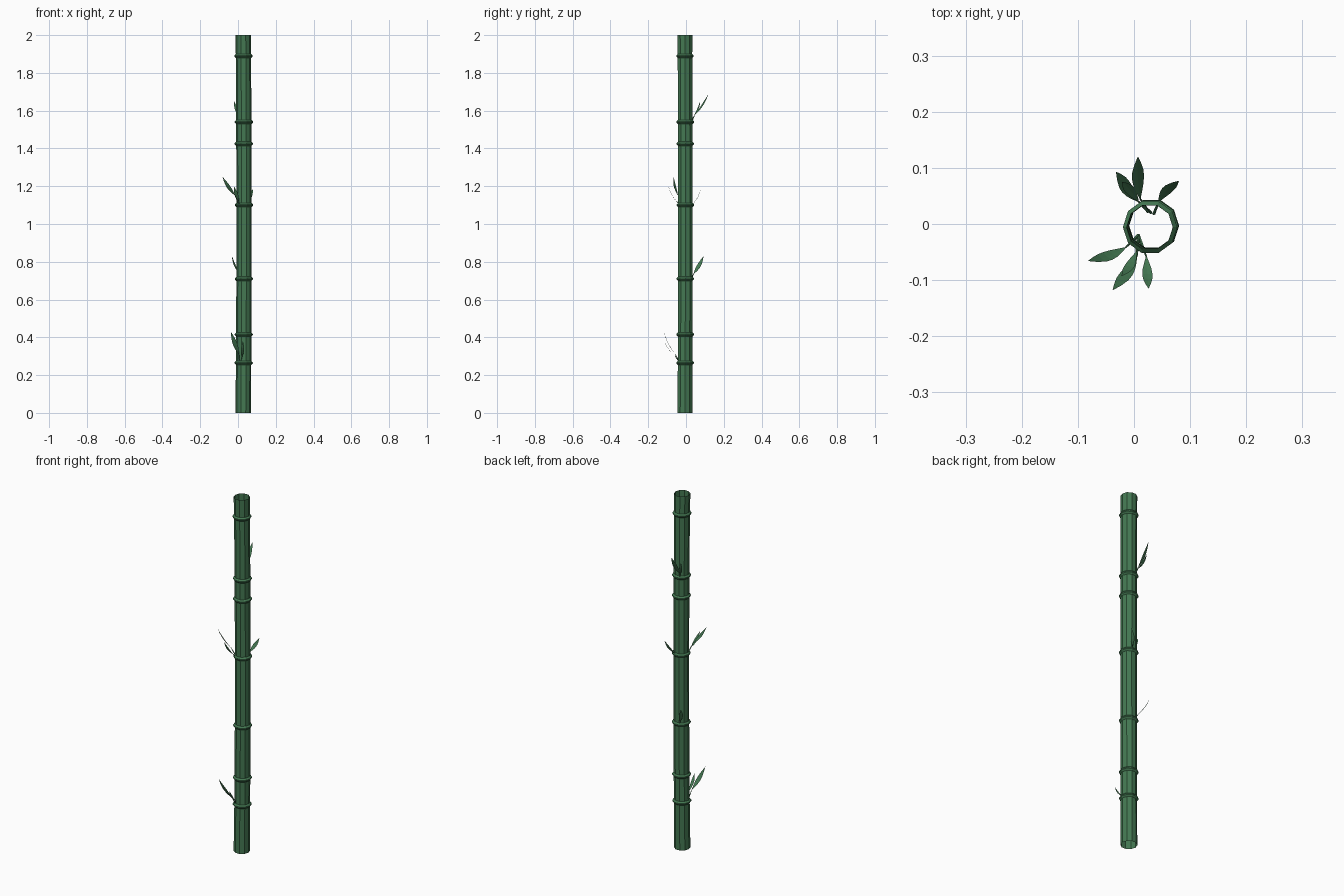
import bpy, bmesh, math
from mathutils import Vector

if "Cube" in bpy.data.objects:
    bpy.data.objects.remove(bpy.data.objects["Cube"])

SIDES = 10
NODES = [0.265, 0.415, 0.71, 1.10, 1.425, 1.54, 1.89]


def material(name, col):
    m = bpy.data.materials.new(name)
    m.diffuse_color = (*col, 1)
    m.use_nodes = True
    m.node_tree.nodes["Principled BSDF"].inputs["Base Color"].default_value = m.diffuse_color
    return m


stalk_green = material("stalk_green", (0.058, 0.19, 0.085))
leaf_green = material("leaf_green", (0.058, 0.19, 0.085))


def finish(bm, name, mat):
    me = bpy.data.meshes.new(name)
    bm.to_mesh(me)
    bm.free()
    ob = bpy.data.objects.new(name, me)
    bpy.context.collection.objects.link(ob)
    me.materials.append(mat)
    return ob


def skin(bm, rings):
    n = len(rings[0])
    for a, b in zip(rings, rings[1:]):
        for i in range(n):
            j = (i + 1) % n
            bm.faces.new((a[i], a[j], b[j], b[i]))


def centre(z):
    # the stalk bows very slightly along its height
    s = math.sin(math.pi * z / 2)
    return Vector((0.028 + 0.004 * s, -0.006 + 0.003 * s, z))


# Stalk: open ten-sided tube with a soft raised band at every node
profile = [(0, 0.042)]
for z in NODES:
    profile += [(z - 0.011, 0.0405), (z - 0.003, 0.0485),
                (z + 0.003, 0.0485), (z + 0.011, 0.0405)]
profile.append((2.0, 0.042))
bm = bmesh.new()
rings = []
for z, r in profile:
    c = centre(z)
    rings.append([bm.verts.new(c + Vector((r * math.cos(math.tau * i / SIDES),
                                           r * math.sin(math.tau * i / SIDES), 0)))
                  for i in range(SIDES)])
skin(bm, rings)
finish(bm, "bamboo_stalk", stalk_green)


# Twig: thin tapering five-sided tube
def add_twig(bm, a, b):
    d = (b - a).normalized()
    u = d.orthogonal().normalized()
    v = d.cross(u)
    rings = []
    for t, r in ((0, 0.003), (0.5, 0.0025), (1, 0.0015)):
        p = a.lerp(b, t)
        rings.append([bm.verts.new(p + r * (math.cos(k * math.tau / 5) * u +
                                            math.sin(k * math.tau / 5) * v)) for k in range(5)])
    skin(bm, rings)


# Leaf: pointed blade with a slightly creased midrib and a gentle curve;
# across is a direction lying in the blade's plane
def add_leaf(bm, a, b, width, across):
    d = b - a
    axis = d.normalized()
    side = (across - axis * across.dot(axis)).normalized()
    up = side.cross(axis).normalized()
    if up.z < 0:
        up = -up
    rows = []
    for t, w in ((0, 0.08), (0.15, 0.5), (0.3, 0.85), (0.45, 1), (0.6, 0.95), (0.8, 0.55), (1, 0.02)):
        bend = math.sin(math.pi * t)
        p = a + d * t - up * 0.007 * bend
        h = width * w / 2
        rows.append([bm.verts.new(p + side * h + up * h * 0.12), bm.verts.new(p),
                     bm.verts.new(p - side * h + up * h * 0.12)])
    for r, s in zip(rows, rows[1:]):
        for i in range(2):
            bm.faces.new((r[i], r[i + 1], s[i + 1], s[i]))


# Sprigs: root inside the stalk, then (leaf base, leaf tip, width, across)
X = (1, 0, 0)
sprigs = {
    "sprig_low_front": ((0.008, -0.02, 0.25), [
        ((0.005, -0.058, 0.31), (-0.038, -0.118, 0.43), 0.024, X),
        ((0.022, -0.058, 0.30), (0.026, -0.115, 0.38), 0.018, X)]),
    "sprig_low_back": ((0.03, 0.02, 0.69), [
        ((0.008, 0.04, 0.735), (-0.032, 0.093, 0.83), 0.024, (0.6, 0.6, -0.5))]),
    "sprig_mid_front": ((0.008, -0.02, 1.09), [
        ((-0.015, -0.042, 1.15), (-0.082, -0.066, 1.25), 0.023, (0.6, -0.6, 0.5)),
        ((0.004, -0.05, 1.12), (-0.022, -0.093, 1.20), 0.018, X)]),
    "sprig_mid_back": ((0.035, 0.018, 1.08), [
        ((0.044, 0.04, 1.11), (0.08, 0.077, 1.185), 0.022, X)]),
    "sprig_high_back": ((0.025, 0.022, 1.52), [
        ((0.011, 0.045, 1.575), (0.007, 0.12, 1.69), 0.023, (0.92, 0.32, -0.2)),
        ((0.008, 0.04, 1.57), (-0.021, 0.075, 1.65), 0.018, (0.92, 0.32, -0.2))]),
}
for name, (root, leaves) in sprigs.items():
    bm = bmesh.new()
    for base, tip, width, across in leaves:
        add_twig(bm, Vector(root), Vector(base))
        add_leaf(bm, Vector(base), Vector(tip), width, Vector(across))
    finish(bm, name, leaf_green)
